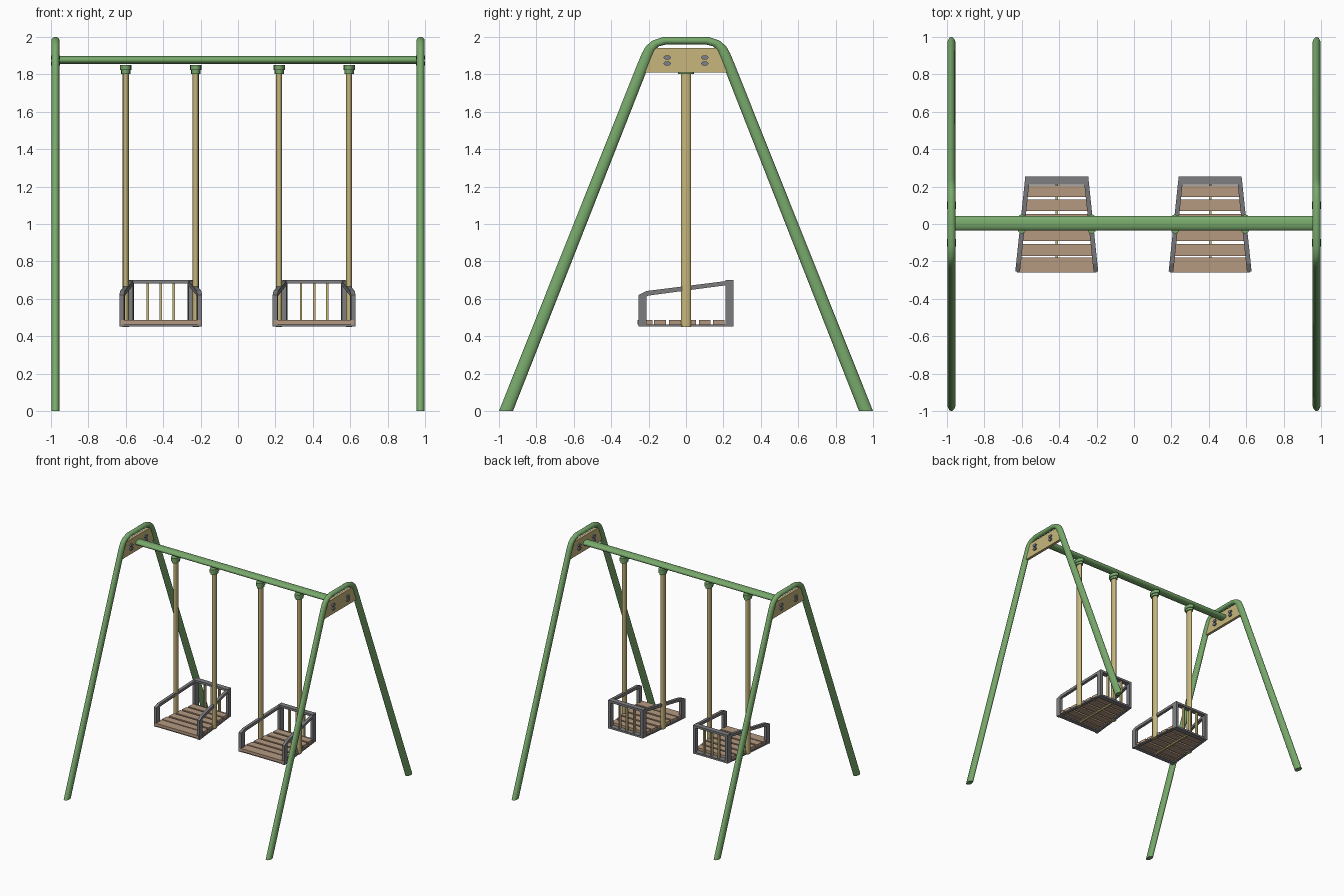
import bpy, bmesh, math

if "Cube" in bpy.data.objects:
    bpy.data.objects.remove(bpy.data.objects["Cube"])


def material(name, rgb):
    m = bpy.data.materials.new(name)
    m.diffuse_color = (*rgb, 1)
    m.use_nodes = True
    m.node_tree.nodes["Principled BSDF"].inputs["Base Color"].default_value = m.diffuse_color
    return m


GREEN = material("green paint", (0.19, 0.40, 0.15))
YELLOW = material("yellow wood", (0.57, 0.47, 0.20))
BROWN = material("brown slats", (0.46, 0.32, 0.22))
GREY = material("grey metal", (0.21, 0.21, 0.22))
BOLT = material("bolt steel", (0.20, 0.22, 0.28))


def finish(bm, name, mat, smooth=False):
    bmesh.ops.recalc_face_normals(bm, faces=bm.faces)
    me = bpy.data.meshes.new(name)
    bm.to_mesh(me)
    bm.free()
    me.materials.append(mat)
    ob = bpy.data.objects.new(name, me)
    bpy.context.collection.objects.link(ob)
    if smooth:
        bpy.ops.object.select_all(action='DESELECT')
        ob.select_set(True)
        bpy.context.view_layer.objects.active = ob
        bpy.ops.object.shade_smooth_by_angle(angle=math.radians(50))
    return ob


def loft(name, rings, mat, smooth=False, closed=False):
    """Skin a series of equal rings, capped at the ends unless closed."""
    bm = bmesh.new()
    vs = [[bm.verts.new(p) for p in r] for r in rings]
    n = len(vs[0])
    pairs = list(zip(vs, vs[1:])) + ([(vs[-1], vs[0])] if closed else [])
    for a, b in pairs:
        for i in range(n):
            j = (i + 1) % n
            bm.faces.new((a[i], a[j], b[j], b[i]))
    if not closed:
        bm.faces.new(vs[0])
        bm.faces.new(vs[-1])
    return finish(bm, name, mat, smooth)


def angles(n, turn=0.0):
    return [2 * math.pi * (i + turn) / n for i in range(n)]


def rod_x(name, x0, x1, y, z, ry, rz, mat, n=16, smooth=True):
    return loft(name, [[(x, y + ry * math.cos(a), z + rz * math.sin(a)) for a in angles(n)]
                       for x in (x0, x1)], mat, smooth)


def rod_z(name, x, y, z0, z1, rx, ry, mat, n=12):
    return loft(name, [[(x + rx * math.cos(a), y + ry * math.sin(a), z) for a in angles(n)]
                       for z in (z0, z1)], mat, True)


def box(name, x0, x1, y0, y1, z0, z1, mat):
    return loft(name, [[(x0, y0, z), (x1, y0, z), (x1, y1, z), (x0, y1, z)]
                       for z in (z0, z1)], mat)


# A-frame tube outline: outer and inner edge of the left half, then mirrored
outer = [(-1, 0), (-0.262, 1.85), (-0.237, 1.91), (-0.215, 1.95), (-0.18, 1.98), (-0.12, 2.0)]
inner = [(-0.925, 0), (-0.198, 1.85), (-0.18, 1.895), (-0.167, 1.925), (-0.145, 1.95), (-0.105, 1.96)]
outer += [(-y, z) for y, z in reversed(outer)]
inner += [(-y, z) for y, z in reversed(inner)]

for side, sx in (("left", -1), ("right", 1)):
    xc = 0.976 * sx
    rings = []
    for (oy, oz), (iy, iz) in zip(outer, inner):
        rings.append([(xc + 0.022 * math.sin(a),
                       (oy + iy) / 2 + (oy - iy) / 2 * math.cos(a),
                       (oz + iz) / 2 + (oz - iz) / 2 * math.cos(a)) for a in angles(16)])
    loft(f"{side}_a_frame", rings, GREEN, True)
    # trapezoid gusset plate under the bend
    loft(f"{side}_gusset_plate",
         [[(xc + dx, y, z) for y, z in ((-0.225, 1.81), (0.225, 1.81), (0.168, 1.94), (-0.168, 1.94))]
          for dx in (-0.012, 0.012)], YELLOW)
    # hexagonal bolts through the plate
    for y in (-0.1, 0.1):
        for z in (1.858, 1.89):
            rod_x(f"{side}_bolt", xc - 0.024, xc + 0.024, y, z, 0.021, 0.013, BOLT, 6, False)

# crossbar
rod_x("crossbar", -0.975, 0.975, 0.004, 1.877, 0.04, 0.022, GREEN, 20)


def arm_x(y):
    """Half width of the seat, narrowing toward the back."""
    return 0.207 - 0.049 * (y + 0.233) / 0.466


# side frame outline: outer loop and inner opening
side_out = [(-0.255, 0.452), (-0.255, 0.62), (-0.21, 0.642), (0.255, 0.70), (0.255, 0.452)]
side_in = [(-0.212, 0.463), (-0.212, 0.612), (-0.203, 0.617), (0.21, 0.672), (0.21, 0.463)]
slats = [(-0.26, -0.18), (-0.17, -0.107), (-0.09, -0.027), (-0.012, 0.053), (0.07, 0.13), (0.145, 0.207)]

for side, cx in (("left", -0.413), ("right", 0.407)):
    for s in (-1, 1):
        # hanger post with its clamp on the crossbar
        px = cx + s * 0.187
        rod_z(f"{side}_hanger_post", px, 0, 0.45, 1.825, 0.0165, 0.028, YELLOW)
        rod_z(f"{side}_clamp_collar", px, 0, 1.823, 1.851, 0.031, 0.052, GREEN)
        rod_z(f"{side}_clamp_socket", px, 0, 1.803, 1.826, 0.025, 0.042, GREEN)
        # armrest side frame
        rings = []
        for (oy, oz), (iy, iz) in zip(side_out, side_in):
            rings.append([(cx + s * (arm_x(y) + d), y, z) for y, z, d in
                          ((oy, oz, -0.0125), (oy, oz, 0.0125), (iy, iz, 0.0125), (iy, iz, -0.0125))])
        loft(f"{side}_seat_side_frame", rings, GREY, closed=True)
    # seat slats
    for y0, y1 in slats:
        a, b = arm_x(y0) + 0.004, arm_x(y1) + 0.004
        loft(f"{side}_seat_slat",
             [[(cx - a, y0, z), (cx + a, y0, z), (cx + b, y1, z), (cx - b, y1, z)]
              for z in (0.463, 0.488)], BROWN)
    # rails and centre beam under the seat
    box(f"{side}_seat_front_rail", cx - 0.205, cx + 0.205, -0.25, -0.212, 0.452, 0.463, GREY)
    box(f"{side}_seat_back_rail", cx - 0.165, cx + 0.165, 0.21, 0.254, 0.452, 0.468, GREY)
    box(f"{side}_seat_centre_beam", cx - 0.007, cx + 0.007, -0.212, 0.21, 0.452, 0.463, YELLOW)
    # backrest
    box(f"{side}_backrest_top_rail", cx - 0.168, cx + 0.168, 0.21, 0.2545, 0.681, 0.6995, GREY)
    for dx in (-0.07, 0, 0.07):
        box(f"{side}_backrest_bar", cx + dx - 0.0065, cx + dx + 0.0065, 0.221, 0.244, 0.466, 0.684, YELLOW)
